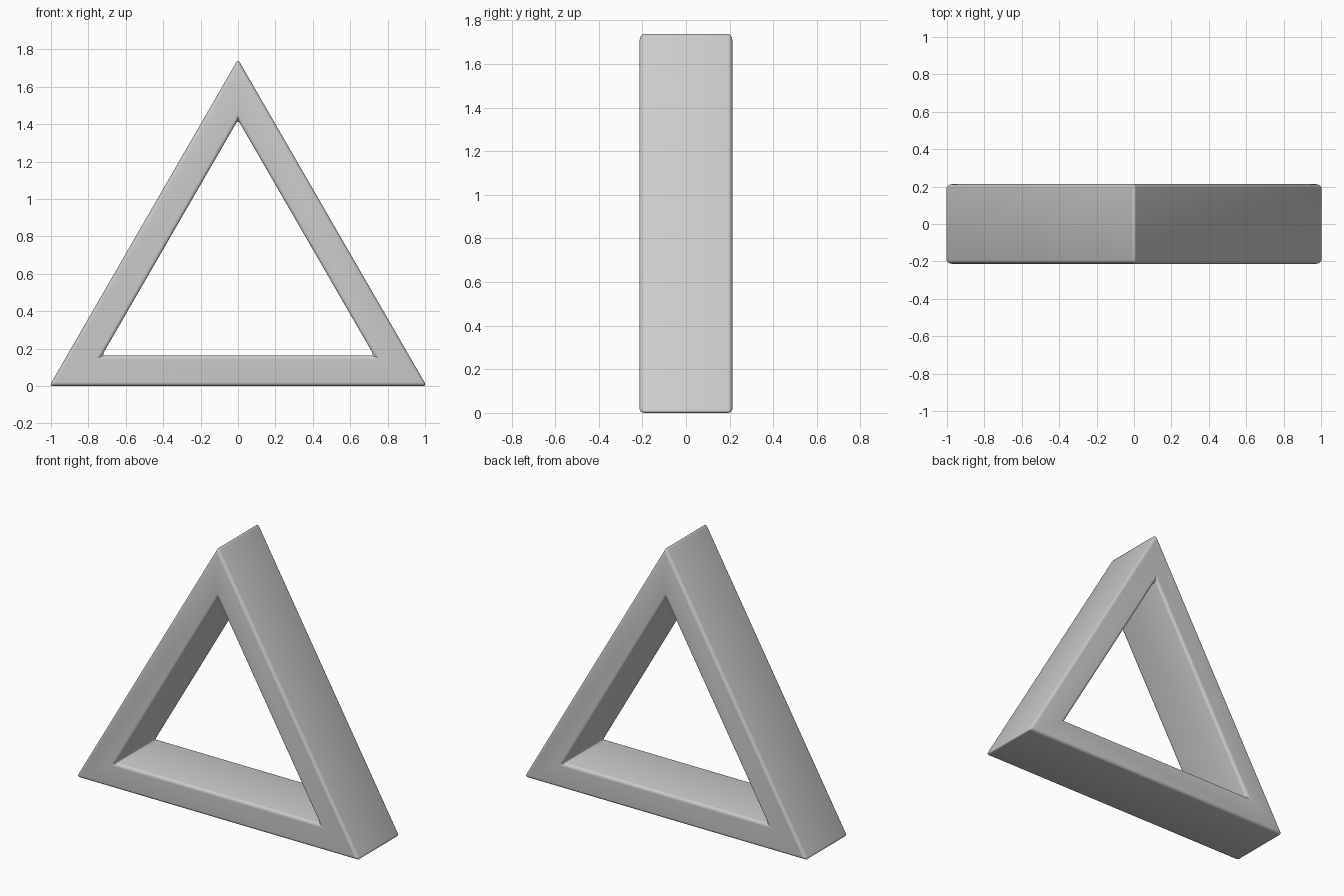
import bpy, bmesh, math

if "Cube" in bpy.data.objects:
    bpy.data.objects.remove(bpy.data.objects["Cube"])

HALF_DEPTH = 0.213
THICK = 0.162
BEVEL = 0.02
R = BEVEL * math.tan(math.radians(30))   # rounding radius at the 60 degree corners
HALF = 1 + R * (math.sqrt(3) - 1)        # half side before rounding
INRADIUS = HALF / math.sqrt(3)


def ring(bm, inradius, y):
    """Three corners of an upright equilateral triangle."""
    return [bm.verts.new((2 * inradius * math.cos(a), y, INRADIUS + 2 * inradius * math.sin(a)))
            for a in (math.radians(90 + 120 * i) for i in range(3))]


# Mitred triangular frame
bm = bmesh.new()
loops = [ring(bm, INRADIUS, -HALF_DEPTH), ring(bm, INRADIUS, HALF_DEPTH),
         ring(bm, INRADIUS - THICK, HALF_DEPTH), ring(bm, INRADIUS - THICK, -HALF_DEPTH)]
for k in range(4):
    a, b = loops[k], loops[(k + 1) % 4]
    for i in range(3):
        j = (i + 1) % 3
        bm.faces.new((a[i], a[j], b[j], b[i]))
bmesh.ops.recalc_face_normals(bm, faces=bm.faces)

# Rounded edges, leaving the flat mitre seams alone
edges = [e for e in bm.edges if e.calc_face_angle() > 0.5]
bmesh.ops.bevel(bm, geom=edges, offset=BEVEL, offset_type='OFFSET', segments=4,
                profile=0.5, affect='EDGES', clamp_overlap=True)

mesh = bpy.data.meshes.new("triangle_frame")
bm.to_mesh(mesh)
bm.free()
frame = bpy.data.objects.new("triangle_frame", mesh)
bpy.context.collection.objects.link(frame)
bpy.context.view_layer.objects.active = frame
frame.select_set(True)
bpy.ops.object.shade_smooth_by_angle(angle=math.radians(40))
